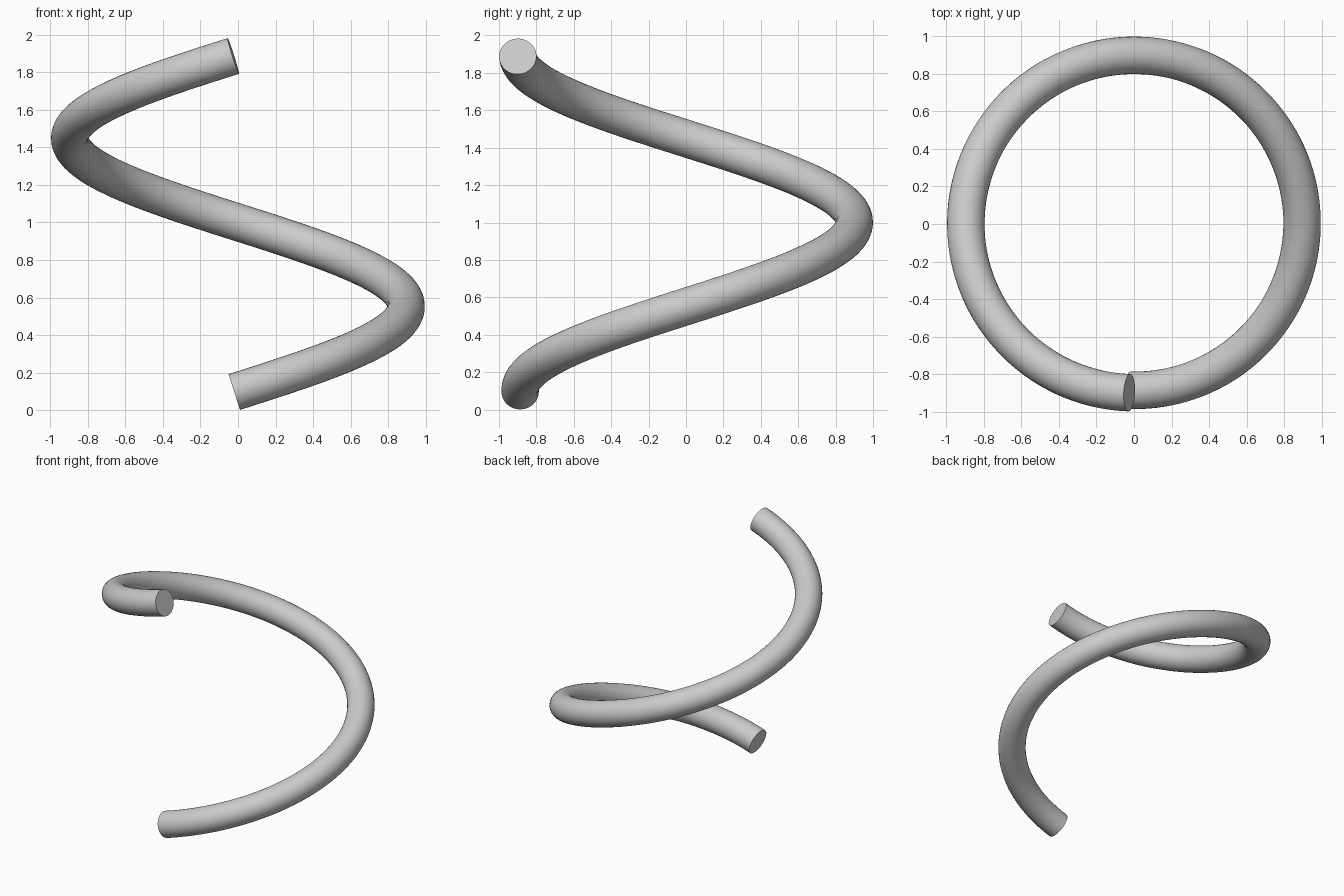
import bpy
import math

cube = bpy.data.objects.get("Cube")
if cube:
    bpy.data.objects.remove(cube, do_unlink=True)

TUBE_RADIUS = 0.1
STEPS = 160
START_ANGLE = -math.pi / 2 - 0.025
SWEEP = math.tau - 0.006


def lerp(a, b, t):
    return a + (b - a) * t


# Plain grey material
grey = bpy.data.materials.new("plain_grey")
grey.use_nodes = True
colour = (0.6, 0.6, 0.6, 1)
grey.diffuse_color = colour
grey.node_tree.nodes["Principled BSDF"].inputs["Base Color"].default_value = colour

# One-turn helix path, very slightly widening as it climbs
path = bpy.data.curves.new("coil", "CURVE")
path.dimensions = "3D"
path.bevel_depth = TUBE_RADIUS
path.bevel_resolution = 14
path.use_fill_caps = True
spline = path.splines.new("POLY")
spline.points.add(STEPS)
for i, point in enumerate(spline.points):
    t = i / STEPS
    angle = START_ANGLE + SWEEP * t
    radius = lerp(0.89, 0.903, t)
    point.co = (radius * math.cos(angle) + 0.003,
                radius * math.sin(angle) + 0.003,
                lerp(0.096, 1.888, t), 1)

# Round tube swept along the path, with flat end caps
coil = bpy.data.objects.new("coil", path)
bpy.context.collection.objects.link(coil)
path.materials.append(grey)
bpy.ops.object.select_all(action="DESELECT")
coil.select_set(True)
bpy.context.view_layer.objects.active = coil
bpy.ops.object.convert(target="MESH")
bpy.ops.object.shade_smooth_by_angle(angle=math.radians(30))
